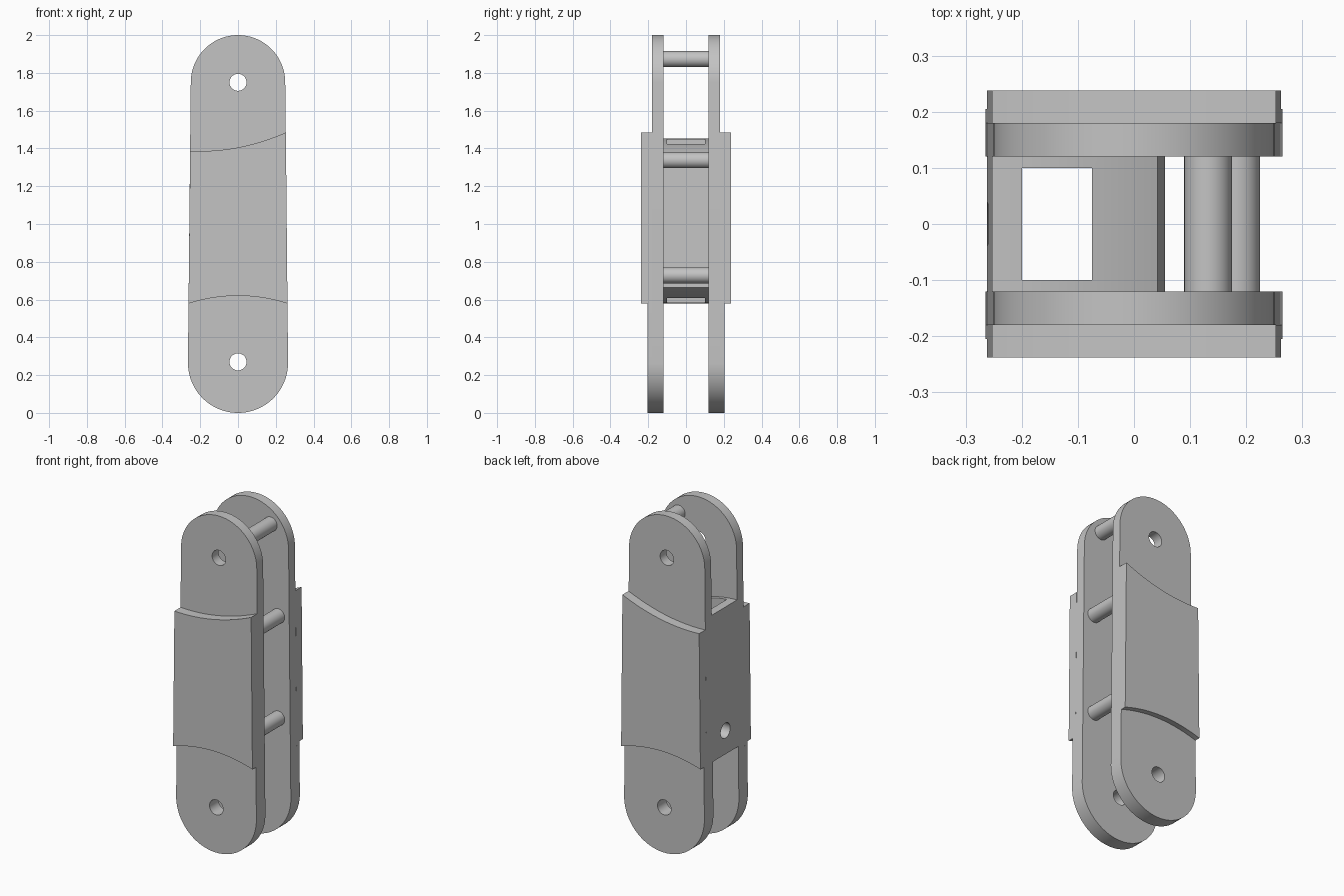
import bpy, bmesh, math
from mathutils import Matrix

if "Cube" in bpy.data.objects:
    bpy.data.objects.remove(bpy.data.objects["Cube"], do_unlink=True)

# Single flat grey
grey = bpy.data.materials.new("light grey")
grey.use_nodes = True
COLOUR = (0.55, 0.55, 0.55, 1)
grey.diffuse_color = COLOUR
grey.node_tree.nodes["Principled BSDF"].inputs["Base Color"].default_value = COLOUR

TOP, LOW = 1.75, 0.265        # centres of the rounded ends
R_TOP, R_LOW = 0.25, 0.265    # their radii
INNER = 0.12                  # half gap between the plates


def half_width(z):
    return R_TOP + (R_LOW - R_TOP) * (TOP - z) / (TOP - LOW)


def span(a, b, n):
    return [a + (b - a) * i / n for i in range(n + 1)]


def arc(cz, r, a0, a1, n=48):
    return [(r * math.cos(a), cz + r * math.sin(a)) for a in span(a0, a1, n)]


def finish(name, bm):
    bmesh.ops.recalc_face_normals(bm, faces=bm.faces)
    mesh = bpy.data.meshes.new(name)
    bm.to_mesh(mesh)
    bm.free()
    mesh.materials.append(grey)
    obj = bpy.data.objects.new(name, mesh)
    bpy.context.collection.objects.link(obj)
    return obj


def prism(name, outline, y0, y1):
    """Extrude an x-z outline along y."""
    bm = bmesh.new()
    face = bm.faces.new([bm.verts.new((x, y0, z)) for x, z in outline])
    side = bmesh.ops.extrude_face_region(bm, geom=[face])["geom"]
    verts = [v for v in side if isinstance(v, bmesh.types.BMVert)]
    bmesh.ops.translate(bm, verts=verts, vec=(0, y1 - y0, 0))
    return finish(name, bm)


def rod(name, x, y, z, r, length, axis="Y"):
    bm = bmesh.new()
    bmesh.ops.create_cone(bm, cap_ends=True, segments=40, radius1=r, radius2=r, depth=length)
    turn = Matrix.Rotation(math.pi / 2, 4, "X" if axis == "Y" else "Y")
    bmesh.ops.transform(bm, matrix=Matrix.Translation((x, y, z)) @ turn, verts=bm.verts)
    return finish(name, bm)


def activate(obj):
    bpy.ops.object.select_all(action="DESELECT")
    obj.select_set(True)
    bpy.context.view_layer.objects.active = obj


def cut(obj, cutter):
    mod = obj.modifiers.new("cut", "BOOLEAN")
    mod.operation, mod.solver, mod.object = "DIFFERENCE", "EXACT", cutter
    activate(obj)
    bpy.ops.object.modifier_apply(modifier=mod.name)
    bpy.data.objects.remove(cutter, do_unlink=True)


def smooth(obj):
    activate(obj)
    bpy.ops.object.shade_smooth_by_angle(angle=math.radians(30))


def mirror(obj):
    mod = obj.modifiers.new("mirror", "MIRROR")
    mod.use_axis = (False, True, False)


# Curved edges of the raised pad
def pad_top(x):
    return 1.386 + 0.48 * (x + 0.2) ** 2


def pad_bottom(x):
    return 0.62 - 0.6 * x * x


wb, wt = half_width(pad_bottom(R_LOW)), half_width(1.42)
bottom_edge = [(x, pad_bottom(x)) for x in span(-wb, wb, 28)]
top_edge = [(x, pad_top(x)) for x in span(wt, -wt, 28)]

# Side plates: full link, thicker lower end, raised middle pad
link = arc(TOP, R_TOP, 0, math.pi) + arc(LOW, R_LOW, math.pi, 2 * math.pi)
side_plate = prism("side_plate", link, -0.18, -INNER)
lower_end = prism("lower_end_layer", arc(LOW, R_LOW, math.pi, 2 * math.pi) + bottom_edge[::-1],
                  -0.205, -0.18)
middle_pad = prism("middle_pad", bottom_edge + top_edge, -0.238, -0.18)

# Pivot holes
cut(side_plate, rod("hole_cutter", 0, -0.15, TOP, 0.045, 0.3))
for part in (side_plate, lower_end):
    cut(part, rod("hole_cutter", 0, -0.15, 0.27, 0.045, 0.3))
for part in (side_plate, lower_end, middle_pad):
    mirror(part)
    smooth(part)


# Hollow block between the plates, rounded off towards its open side
def drop(x):
    return 0.8 * (x + 0.26) ** 2


block_bottom = [(x, 0.58 + drop(x) * 1.05) for x in span(-half_width(0.58), 0.055, 20)]
block_top = [(x, 1.452 - drop(x)) for x in span(0.042, -half_width(1.452), 20)]
block = prism("hollow_block", block_bottom + block_top, -INNER, INNER)
well = [(-0.2, 0.4), (-0.075, 0.4), (-0.075, 1.6), (-0.2, 1.6)]
cut(block, prism("well_cutter", well, -0.1, 0.1))
cut(block, rod("hole_cutter", -0.24, 0, 0.72, 0.045, 0.16, "X"))
smooth(block)

# Cross pins
for name, x, z in (("top_pin", 0.132, 1.873), ("upper_pin", 0.182, 1.338), ("lower_pin", 0.182, 0.728)):
    smooth(rod(name, x, 0, z, 0.0425, 2 * INNER))
